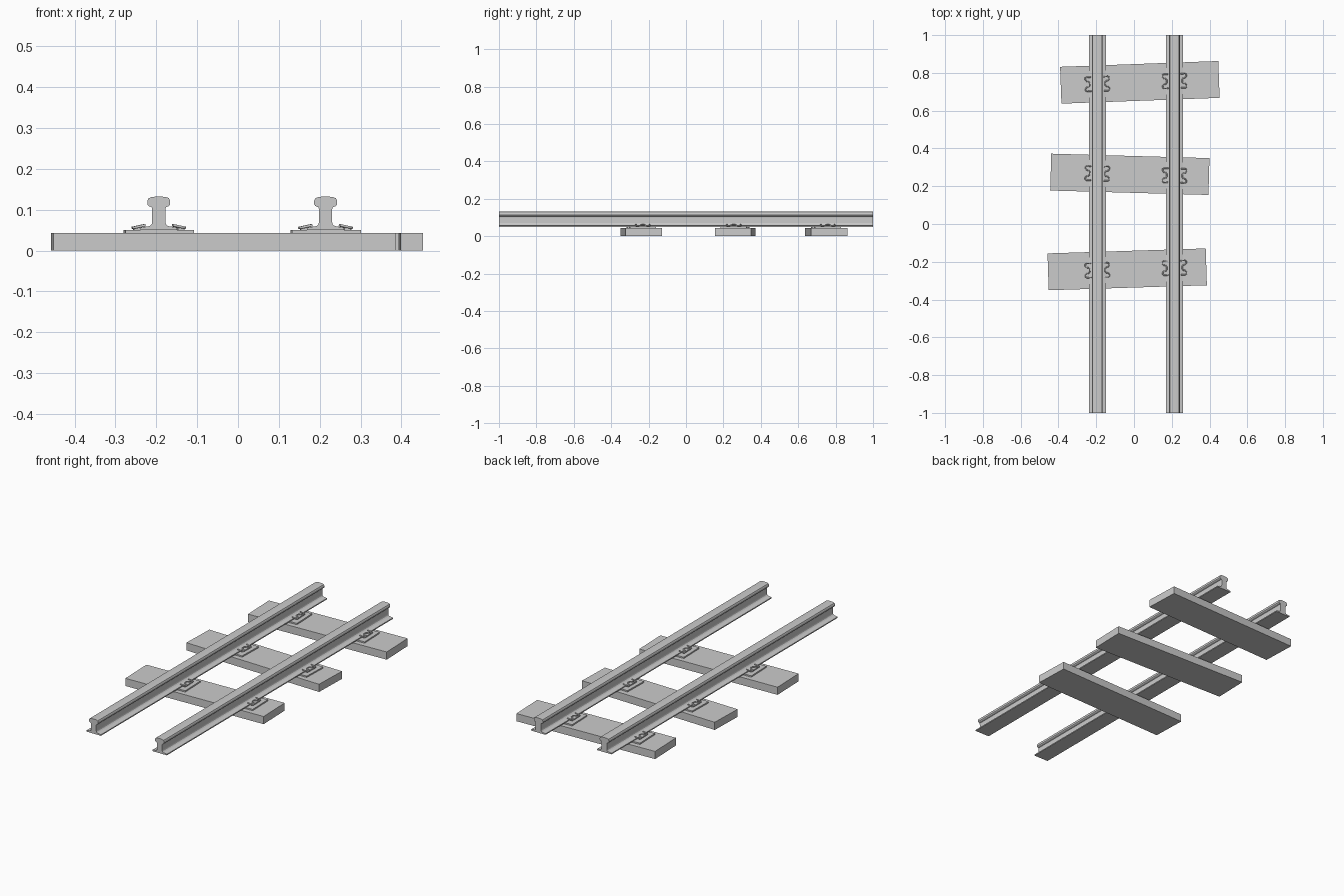
import bpy, bmesh
from math import radians, sin, cos, tan
from mathutils import Matrix

if "Cube" in bpy.data.objects:
    bpy.data.objects.remove(bpy.data.objects["Cube"])

RAILS = {"left": -0.194, "right": 0.2145}
# centre x, centre y, twist in degrees
SLEEPERS = [(-0.036, -0.240, 1.8), (-0.022, 0.263, -1.6), (0.031, 0.750, 2.1)]


def box(name, size, loc, twist):
    bm = bmesh.new()
    bmesh.ops.create_cube(bm, size=1)
    bmesh.ops.scale(bm, vec=size, verts=bm.verts)
    me = bpy.data.meshes.new(name)
    bm.to_mesh(me)
    bm.free()
    ob = bpy.data.objects.new(name, me)
    ob.location = loc
    ob.rotation_euler.z = twist
    bpy.context.collection.objects.link(ob)
    return ob


# rail: half profile mirrored and extruded along y
HALF = [(0.045, 0.050), (0.045, 0.056), (0.022, 0.060), (0.0175, 0.064),
        (0.016, 0.070), (0.016, 0.100), (0.0175, 0.106), (0.025, 0.109),
        (0.028, 0.113), (0.028, 0.122), (0.025, 0.128), (0.018, 0.131),
        (0.008, 0.132)]


def rail(name, x):
    pts = HALF + [(-a, b) for a, b in reversed(HALF)]
    bm = bmesh.new()
    face = bm.faces.new([bm.verts.new((a, -1, b)) for a, b in pts])
    res = bmesh.ops.extrude_face_region(bm, geom=[face])
    new = [g for g in res["geom"] if isinstance(g, bmesh.types.BMVert)]
    bmesh.ops.translate(bm, vec=(0, 2, 0), verts=new)
    bmesh.ops.recalc_face_normals(bm, faces=bm.faces)
    me = bpy.data.meshes.new(name)
    bm.to_mesh(me)
    bm.free()
    ob = bpy.data.objects.new(name, me)
    ob.location.x = x
    bpy.context.collection.objects.link(ob)


# spring clip: bent bar, W-shaped from above, sloping down off the rail foot
ARM = [(0.034, -0.037), (0.056, -0.038), (0.063, -0.033), (0.063, -0.024),
       (0.057, -0.016), (0.046, -0.014), (0.041, -0.007)]
PATH = ARM + [(a, -b) for a, b in reversed(ARM)]


def clip(name, x, y, twist, side):
    cu = bpy.data.curves.new(name, "CURVE")
    cu.dimensions = "3D"
    cu.bevel_depth = 0.0035
    cu.bevel_resolution = 1
    cu.use_fill_caps = True
    sp = cu.splines.new("POLY")
    sp.points.add(len(PATH) - 1)
    for p, (u, v) in zip(sp.points, PATH):
        p.co = (side * u, v, 0.062 - (u - 0.034) * 0.22, 1)
    ob = bpy.data.objects.new(name, cu)
    ob.location = (x, y, 0)
    ob.rotation_euler.z = twist
    bpy.context.collection.objects.link(ob)


for side, x in RAILS.items():
    rail(side + "_rail", x)

# sleepers with base plates and clips
for i, (cx, cy, deg) in enumerate(SLEEPERS, 1):
    t = radians(deg)
    box(f"sleeper_{i}", (0.838, 0.195, 0.043), (cx, cy, 0.0215), t)
    for side, x in RAILS.items():
        y = cy + (x - cx) * tan(t)
        box(f"base_plate_{side}_{i}", (0.168, 0.14, 0.008), (x, y, 0.0465), t)
        for s, label in ((-1, "a"), (1, "b")):
            clip(f"rail_clip_{side}_{i}_{label}", x, y, t, s)
            # small block under the clip
            off = Matrix.Rotation(t, 3, "Z") @ Matrix.Identity(3).col[0] * (s * 0.054)
            box(f"clip_seat_{side}_{i}_{label}", (0.016, 0.05, 0.008),
                (x + off.x, y + off.y, 0.053), t)
